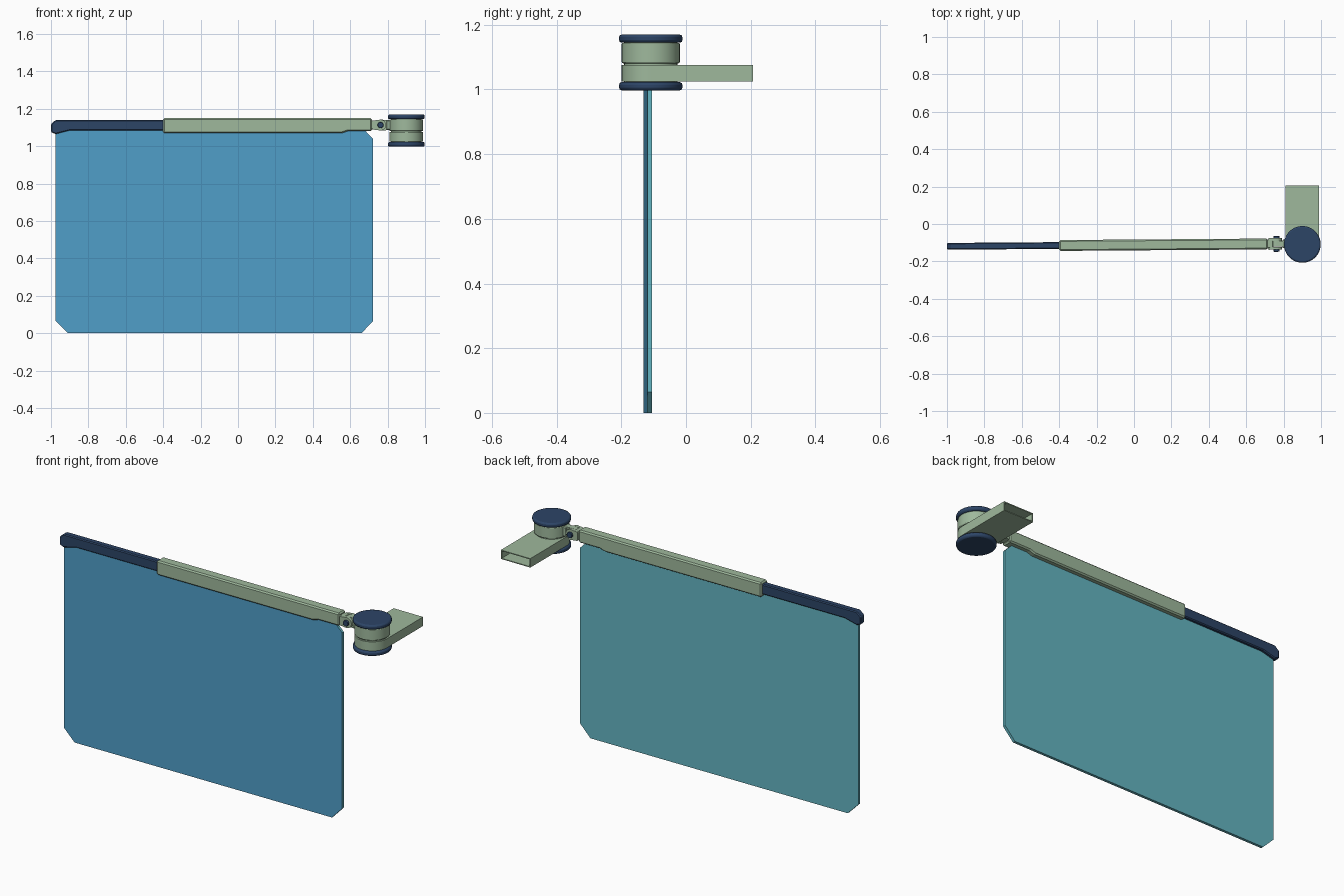
import bpy, bmesh, math
from mathutils import Matrix, Vector

if "Cube" in bpy.data.objects:
    bpy.data.objects.remove(bpy.data.objects["Cube"])


def material(name, hex_col):
    m = bpy.data.materials.new(name)
    rgb = [int(hex_col[i:i + 2], 16) / 255 for i in (0, 2, 4)]
    m.diffuse_color = [c ** 2.2 for c in rgb] + [1]
    m.use_nodes = True
    m.node_tree.nodes["Principled BSDF"].inputs["Base Color"].default_value = m.diffuse_color
    return m


GREEN = material("sage", "9DB79B")
NAVY = material("navy", "304666")
BLUE = material("pane_blue", "519DC8")
CYAN = material("pane_cyan", "64B4C1")

TILT = math.radians(0.42)       # the bar and pane swing very slightly about z
BAR_Y, HUB = -0.112, Vector((0.9, -0.109, 0))


def finish(name, bm, mats, tilted=False, bevel=0, smooth=False):
    bmesh.ops.recalc_face_normals(bm, faces=bm.faces)
    me = bpy.data.meshes.new(name)
    bm.to_mesh(me)
    bm.free()
    ob = bpy.data.objects.new(name, me)
    bpy.context.collection.objects.link(ob)
    for m in mats:
        me.materials.append(m)
    if tilted:
        ob.location.y = BAR_Y
        ob.rotation_euler.z = TILT
    if bevel:
        b = ob.modifiers.new("edge", "BEVEL")
        b.width, b.segments, b.limit_method = bevel, 2 if smooth else 1, "ANGLE"
        b.angle_limit = math.radians(40)
    if smooth:
        bpy.ops.object.select_all(action="DESELECT")
        ob.select_set(True)
        bpy.context.view_layer.objects.active = ob
        bpy.ops.object.shade_smooth_by_angle(angle=math.radians(35))
    return ob


def prism(bm, pts, vec):
    """Extrude a closed 3D outline along vec."""
    f = bm.faces.new([bm.verts.new(p) for p in pts])
    out = bmesh.ops.extrude_face_region(bm, geom=[f], use_keep_orig=True)
    bmesh.ops.translate(bm, vec=vec, verts=[v for v in out["geom"] if isinstance(v, bmesh.types.BMVert)])


def side_plate(name, xz, y0, y1, mats, **kw):
    bm = bmesh.new()
    prism(bm, [(x, y0, z) for x, z in xz], (0, y1 - y0, 0))
    return finish(name, bm, mats, **kw)


def cylinder(name, r, length, centre, mat, axis="Z", bevel=0, tilted=False, n=64):
    bm = bmesh.new()
    rot = Matrix.Rotation(math.pi / 2, 4, "X") if axis == "Y" else Matrix()
    bmesh.ops.create_cone(bm, cap_ends=True, segments=n, radius1=r, radius2=r, depth=length,
                          matrix=Matrix.Translation(centre) @ rot)
    return finish(name, bm, [mat], bevel=bevel, smooth=True, tilted=tilted)


# Pane: clipped-corner sheet, blue on its front face
pane = side_plate("pane", [(-0.91, 0), (0.66, 0), (0.722, 0.065), (0.722, 1.04), (0.68, 1.083),
                           (0.6, 1.11), (-0.93, 1.11), (-0.975, 1.08), (-0.975, 0.065)],
                  -0.013, 0.002, [CYAN, BLUE], tilted=True)
for p in pane.data.polygons:
    if p.normal.y < -0.9:
        p.material_index = 1

# Dark inner rail with hooked end
side_plate("inner_rail", [(-1, 1.075), (-0.975, 1.065), (-0.9, 1.084), (-0.38, 1.084),
                          (-0.38, 1.14), (-0.975, 1.14), (-1, 1.118)],
           -0.018, 0.018, [NAVY], tilted=True, bevel=0.005)

# Green outer sleeve with a stepped underside at the hinge end
side_plate("outer_sleeve", [(-0.4, 1.07), (0.555, 1.07), (0.585, 1.08), (0.715, 1.08),
                            (0.715, 1.15), (-0.4, 1.15)],
           -0.029, 0.029, [GREEN], tilted=True, bevel=0.007)

# Hinge: neck, two cheeks, tongue and pin
side_plate("hinge_neck", [(0.71, 1.09), (0.745, 1.09), (0.745, 1.138), (0.71, 1.138)],
           -0.024, 0.024, [GREEN], tilted=True, bevel=0.004)


def knuckle(name, y0, y1, tail_x, half):
    """Plate with a round eye at the pin and a straight tail."""
    s = 1 if tail_x > 0.762 else -1
    arc = [(0.762 - s * 0.029 * math.sin(a), 1.113 + 0.029 * math.cos(a))
           for a in [math.pi * i / 12 for i in range(13)]]
    side_plate(name, arc + [(tail_x, 1.113 - half), (tail_x, 1.113 + half)],
               y0, y1, [GREEN], tilted=True)


for side in (-1, 1):
    ys = sorted((side * 0.016, side * 0.031))
    knuckle("hinge_cheek", ys[0], ys[1], 0.72, 0.024)
    cylinder("hinge_pin_head", 0.016, 0.012, (0.762, side * 0.036, 1.113), NAVY, "Y",
             bevel=0.002, tilted=True, n=24)
knuckle("hinge_tongue", -0.015, 0.015, 0.83, 0.026)
side_plate("hinge_root", [(0.793, 1.087), (0.84, 1.087), (0.84, 1.14), (0.793, 1.14)],
           -0.023, 0.023, [GREEN], tilted=True, bevel=0.004)

# Swivel barrel: core, upper drum and two dark caps
at = lambda z: HUB + Vector((0, 0, z))
cylinder("barrel_core", 0.082, 0.15, at(1.085), GREEN)
cylinder("upper_drum", 0.09, 0.063, at(1.1125), GREEN, bevel=0.004)
for name, z in (("top_cap", 1.157), ("bottom_cap", 1.01)):
    cylinder(name, 0.098, 0.025, at(z), NAVY, bevel=0.008)

# Arm: round collar round the barrel, running into an open rectangular tube
bm = bmesh.new()
W, Z0, Z1, END, T = 0.09, 1.025, 1.075, 0.207, 0.005
arc = [math.pi + math.pi * i / 32 for i in range(33)]
prism(bm, [(HUB.x + W * math.cos(a), HUB.y + W * math.sin(a), Z0) for a in arc], (0, 0, Z1 - Z0))
finish("arm_collar", bm, [GREEN], smooth=True)

bm = bmesh.new()
y0 = HUB.y
rings = []
for y, t in ((y0, 0), (END, 0), (END, T), (y0 + 0.09, T)):
    rings.append([bm.verts.new((HUB.x + sx * (W - t), y, z)) for sx, z in
                  ((-1, Z0 + t), (1, Z0 + t), (1, Z1 - t), (-1, Z1 - t))])
for a, b in zip(rings, rings[1:]):
    for i in range(4):
        j = (i + 1) % 4
        bm.faces.new((a[i], a[j], b[j], b[i]))
bm.faces.new(rings[-1])
bm.faces.new(rings[0])
finish("arm_tube", bm, [GREEN])
